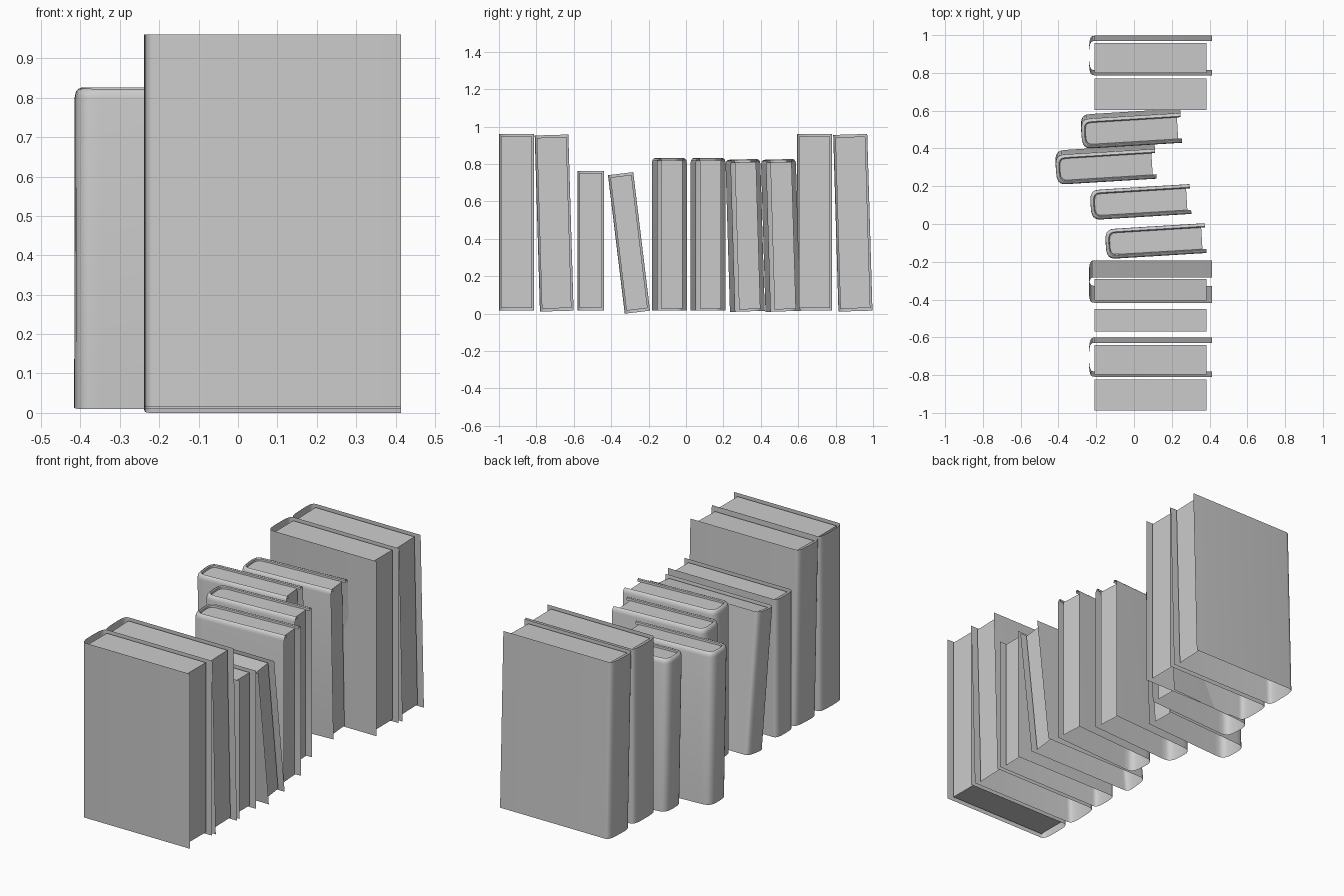
import bpy, bmesh
from math import sin, cos, radians, pi
from mathutils import Matrix

if "Cube" in bpy.data.objects:
    bpy.data.objects.remove(bpy.data.objects["Cube"])


def outline(w, t, depth, inset=0.0, power=0.6, steps=12):
    """U shaped cover outline seen from above, spine at x = 0, open at x = w."""
    h = t / 2 - inset
    pts = [(w, -h)]
    for i in range(steps + 1):
        a = -pi / 2 + pi * i / steps
        s = abs(sin(a)) ** power * (1 if a > 0 else -1)
        c = max(cos(a), 0.0) ** power
        pts.append((depth - (depth - inset) * c, h * s))
    pts.append((w, h))
    return pts


def finish(name, bm, matrix):
    mesh = bpy.data.meshes.new(name)
    bm.to_mesh(mesh)
    bm.free()
    ob = bpy.data.objects.new(name, mesh)
    bpy.context.collection.objects.link(ob)
    ob.matrix_world = matrix
    bpy.ops.object.select_all(action='DESELECT')
    ob.select_set(True)
    bpy.context.view_layer.objects.active = ob
    bpy.ops.object.shade_smooth_by_angle(angle=radians(40))


def cover(name, w, t, depth, levels, matrix):
    """Thin sheet wrapped round the spine; levels are (inset, z) rings."""
    bm = bmesh.new()
    rings = [[bm.verts.new((x, y, z)) for x, y in outline(w, t, depth, inset)]
             for inset, z in levels]
    for lo, hi in zip(rings, rings[1:]):
        for i in range(len(lo) - 1):
            bm.faces.new((lo[i + 1], lo[i], hi[i], hi[i + 1]))
    finish(name, bm, matrix)


def pages(name, pts, z0, z1, matrix, closed):
    """Page block: top and fore edge, with sides and bottom only if closed."""
    bm = bmesh.new()
    lo = [bm.verts.new((x, y, z0)) for x, y in pts]
    hi = [bm.verts.new((x, y, z1)) for x, y in pts]
    bm.faces.new(hi[::-1])
    bm.faces.new((lo[0], lo[-1], hi[-1], hi[0]))
    if closed:
        bm.faces.new(lo)
        for i in range(len(pts) - 1):
            bm.faces.new((lo[i + 1], lo[i], hi[i], hi[i + 1]))
    bmesh.ops.delete(bm, geom=[v for v in bm.verts if not v.link_faces], context='VERTS')
    finish(name, bm, matrix)


def place(x, y, z, turn, lean):
    return (Matrix.Translation((x, y, z)) @ Matrix.Rotation(radians(turn), 4, 'Z')
            @ Matrix.Rotation(radians(lean), 4, 'X'))


# Hardbacks: name, bottom centre y, z, thickness, height, lean, closed bottom
hardbacks = [
    ("tall_book_1", -0.906, 0.016, 0.187, 0.945, 0.0, True),
    ("tall_book_2", -0.691, 0.0137, 0.180, 0.942, 1.7, False),
    ("short_book_1", -0.509, 0.018, 0.142, 0.746, 0.0, False),
    ("short_book_2", -0.260, 0.008, 0.136, 0.746, 6.9, False),
    ("tall_book_3", 0.687, 0.016, 0.187, 0.945, 0.0, False),
    ("tall_book_4", 0.906, 0.0137, 0.182, 0.945, 1.7, False),
]
for name, y, z, t, h, lean, closed in hardbacks:
    m = place(-0.238, y, z, 0, lean)
    w = 0.652
    cover(name + "_cover", w, t, 0.03, [(0, 0), (0, h)], m)
    p = t / 2 - 0.011
    block = [(w - 0.03, -p), (0.03, -p), (0.03, p), (w - 0.03, p)]
    pages(name + "_pages", block, 0.015, h - 0.013, m, closed)

# Rounded books: name, spine x, y, z, height, lean
rounded = [
    ("rounded_book_1", -0.150, -0.107, 0.017, 0.815, 0.0),
    ("rounded_book_2", -0.230, 0.100, 0.017, 0.815, 0.0),
    ("rounded_book_3", -0.415, 0.310, 0.012, 0.813, 1.7),
    ("rounded_book_4", -0.280, 0.500, 0.012, 0.813, 1.7),
]
for name, x, y, z, h, lean in rounded:
    m = place(x, y, z, 3.5, lean)
    w, t = 0.53, 0.158
    # Cover rolls inward at the top rim
    rim = [(0, 0), (0, h - 0.024), (0.003, h - 0.010), (0.009, h - 0.003),
           (0.016, h), (0.021, h - 0.004), (0.022, h - 0.016)]
    cover(name + "_cover", w, t, 0.06, rim, m)
    pages(name + "_pages", outline(w - 0.02, t, 0.065, 0.022), 0.012, h - 0.014, m, False)
